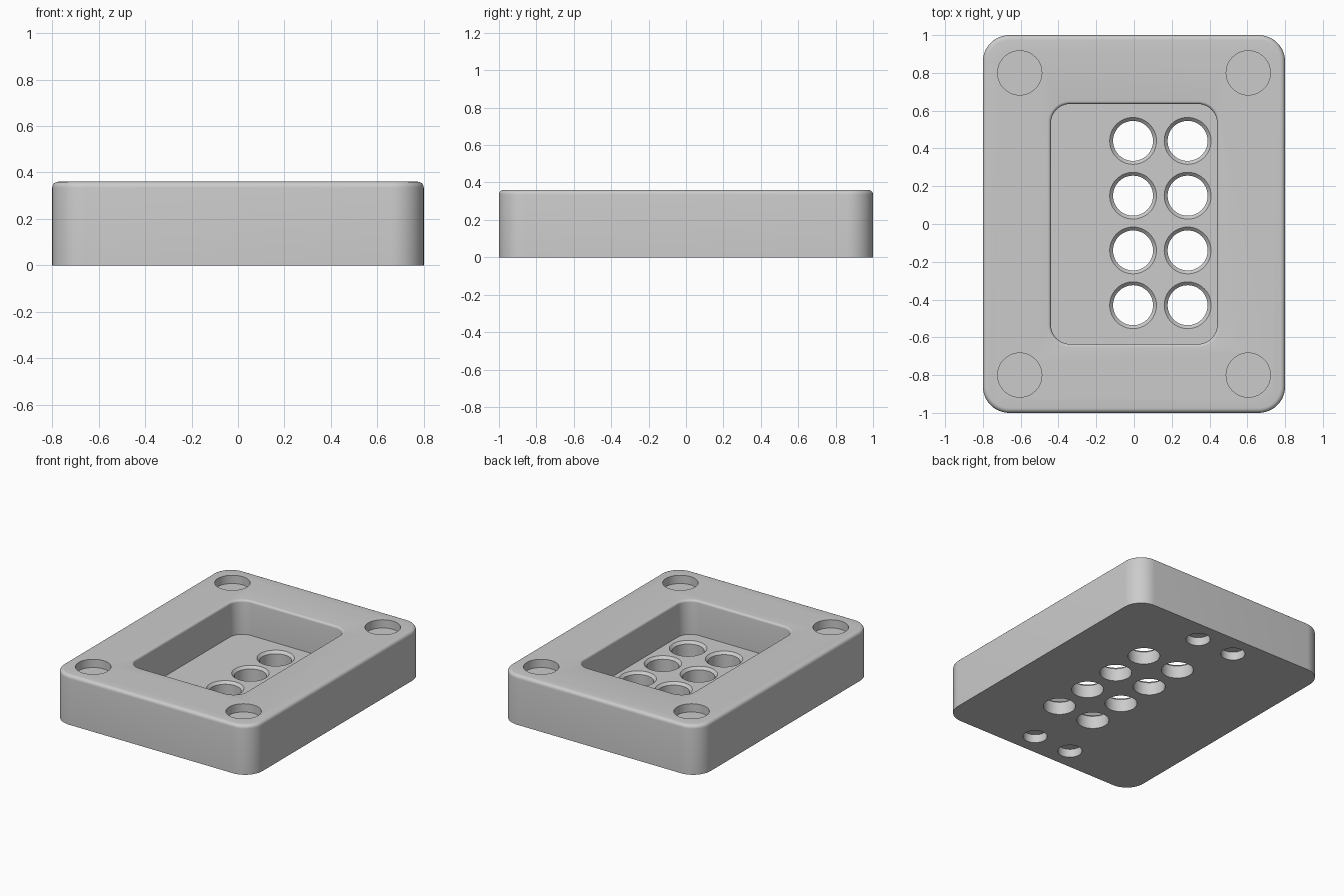
import bpy
import bmesh
from math import sin, cos, pi, radians

if "Cube" in bpy.data.objects:
    bpy.data.objects.remove(bpy.data.objects["Cube"])

grey = bpy.data.materials.new("plain grey")
grey.use_nodes = True
GREY = (0.6, 0.6, 0.6, 1)
grey.diffuse_color = GREY
grey.node_tree.nodes["Principled BSDF"].inputs["Base Color"].default_value = GREY

HEIGHT = 0.36
FLOOR = 0.11
STEPS = 12


def loft(bm, center, half_x, half_y, radius, profile):
    """Closed solid through rounded rectangles; profile lists (outset, z)."""
    rings = []
    for out, z in profile:
        ring = []
        for corner, (sx, sy) in enumerate([(1, 1), (-1, 1), (-1, -1), (1, -1)]):
            cx = center[0] + sx * (half_x - radius)
            cy = center[1] + sy * (half_y - radius)
            # A full circle shares the point where two quarter arcs meet
            count = STEPS if half_x == radius else STEPS + 1
            for i in range(count):
                a = (corner + i / STEPS) * pi / 2
                r = radius + out
                ring.append(bm.verts.new((cx + r * cos(a), cy + r * sin(a), z)))
        rings.append(ring)
    n = len(rings[0])
    for low, high in zip(rings, rings[1:]):
        for i in range(n):
            j = (i + 1) % n
            bm.faces.new((low[i], low[j], high[j], high[i]))
    bm.faces.new(rings[0][::-1])
    bm.faces.new(rings[-1])


def disc(bm, center, radius, profile):
    loft(bm, center, radius, radius, radius, profile)


def fillet(size, side, top, steps=5):
    """Rounded edge ending at the top; side -1 narrows it, +1 flares it."""
    arc = [i / steps * pi / 2 for i in range(steps + 1)]
    return [(side * size * (1 - cos(a)), top - size + size * sin(a)) for a in arc]


def make_object(name, bm):
    mesh = bpy.data.meshes.new(name)
    bm.to_mesh(mesh)
    bm.free()
    mesh.materials.append(grey)
    obj = bpy.data.objects.new(name, mesh)
    bpy.context.collection.objects.link(obj)
    return obj


# Block with rounded corners and a softened top edge
bm = bmesh.new()
loft(bm, (0, 0), 0.8, 1.0, 0.14, [(0, 0)] + fillet(0.025, -1, HEIGHT))
block = make_object("block", bm)

# Pocket, corner recesses in the top and small recesses underneath
bm = bmesh.new()
loft(bm, (0, 0), 0.44, 0.635, 0.1,
     [(0, FLOOR)] + fillet(0.016, 1, HEIGHT) + [(0.016, 0.5)])
for sx in (-1, 1):
    for sy in (-1, 1):
        disc(bm, (sx * 0.605, sy * 0.8), 0.117, [(0, HEIGHT - 0.06), (0, 0.5)])
        disc(bm, (sx * 0.15, sy * 0.84), 0.08, [(0, -0.1), (0, 0.06)])
recesses = make_object("recess_cutter", bm)

# Two columns of through holes, chamfered at the pocket floor
bm = bmesh.new()
for x in (-0.005, 0.284):
    for row in range(4):
        disc(bm, (x, 0.44 - 0.29 * row), 0.106,
             [(0, -0.1), (0, FLOOR - 0.018), (0.018, FLOOR), (0.018, 0.2)])
holes = make_object("hole_cutter", bm)

# Cut the block, then drop the cutters
bpy.ops.object.select_all(action="DESELECT")
bpy.context.view_layer.objects.active = block
block.select_set(True)
for cutter in (recesses, holes):
    cutter.hide_render = True
    cut = block.modifiers.new("cut", "BOOLEAN")
    cut.operation = "DIFFERENCE"
    cut.solver = "EXACT"
    cut.object = cutter
    bpy.ops.object.modifier_apply(modifier=cut.name)
    bpy.data.objects.remove(cutter)

bpy.ops.object.shade_smooth_by_angle(angle=radians(30))
